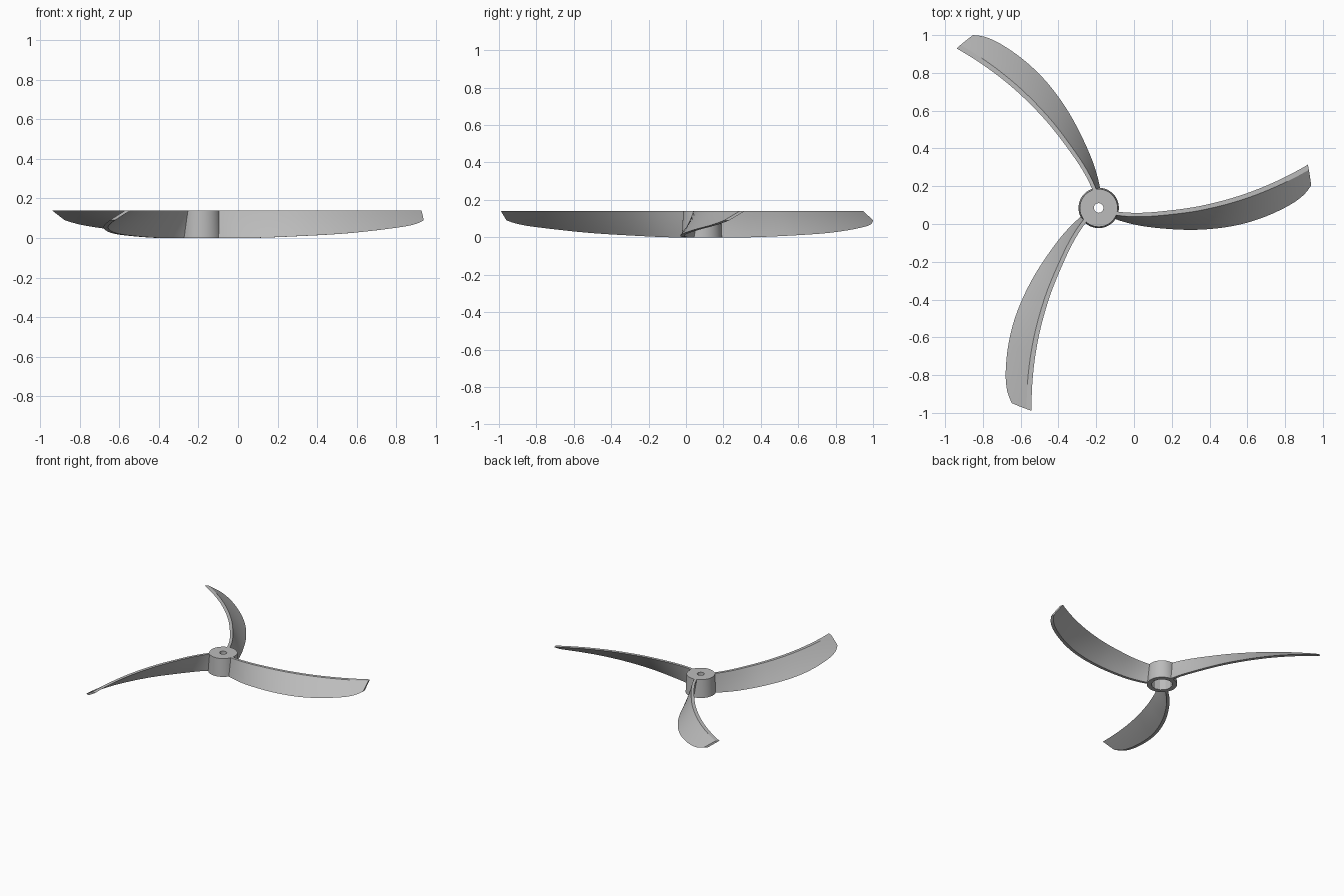
import bpy, bmesh, math

if "Cube" in bpy.data.objects:
    bpy.data.objects.remove(bpy.data.objects["Cube"])

CX, CY, H = -0.187, 0.085, 0.14   # hub axis and overall height
PITCH = 0.67                      # helicoid rise per radian

mat = bpy.data.materials.new("plain grey")
mat.diffuse_color = (0.5, 0.5, 0.5, 1)
mat.use_nodes = True
mat.node_tree.nodes["Principled BSDF"].inputs["Base Color"].default_value = mat.diffuse_color


def interp(pts, x):
    """Smooth cubic interpolation through (x, y) pairs."""
    n = len(pts)

    def slope(i):
        a, b = pts[max(i - 1, 0)], pts[min(i + 1, n - 1)]
        return (b[1] - a[1]) / (b[0] - a[0])
    for i in range(n - 1):
        (x0, y0), (x1, y1) = pts[i], pts[i + 1]
        if x <= x1 or i == n - 2:
            w = x1 - x0
            t = (x - x0) / w
            return ((2*t**3 - 3*t**2 + 1) * y0 + (t**3 - 2*t**2 + t) * w * slope(i)
                    + (3*t**2 - 2*t**3) * y1 + (t**3 - t**2) * w * slope(i + 1))


def finish(bm, name, angle):
    bmesh.ops.recalc_face_normals(bm, faces=bm.faces)
    me = bpy.data.meshes.new(name)
    bm.to_mesh(me)
    bm.free()
    ob = bpy.data.objects.new(name, me)
    bpy.context.collection.objects.link(ob)
    me.materials.append(mat)
    ob.location = (CX, CY, 0)
    bpy.ops.object.select_all(action='DESELECT')
    ob.select_set(True)
    bpy.context.view_layer.objects.active = ob
    bpy.ops.object.shade_smooth_by_angle(angle=math.radians(angle))
    return ob


# Sweep of the top edge (degrees) and height of the bottom edge, by radius
TOP = [(0.09, -11.5), (0.3226, -3.4), (0.537, 1.1), (0.801, 5.9), (1.131, 11.7)]
LOW = [(0.09, 0), (0.2575, 0.0), (0.492, 0.009), (0.753, 0.025),
       (1.007, 0.055), (1.09, 0.072), (1.131, 0.09)]


def blade(name, turn):
    bm = bmesh.new()
    rings, n, m = [], 48, 5
    for i in range(n + 1):
        r = 0.09 + (1.131 - 0.09) * i / n
        top = math.radians(interp(TOP, r)) + turn
        low = max(0, interp(LOW, r))
        thick = (0.02 + 0.008 * i / n) / r
        ring = []
        for side in (0, 1):
            for j in range(m + 1):
                f = j / m if side == 0 else 1 - j / m
                z = H + (low - H) * f
                a = top - side * thick - (H - z) / PITCH
                ring.append(bm.verts.new((r * math.cos(a), r * math.sin(a), z)))
        rings.append(ring)
    k = 2 * (m + 1)
    for a, b in zip(rings, rings[1:]):
        for j in range(k):
            bm.faces.new((a[j], a[(j + 1) % k], b[(j + 1) % k], b[j]))
    for ring in (rings[0], rings[-1]):
        for j in range(m):
            bm.faces.new((ring[j], ring[j + 1], ring[k - 2 - j], ring[k - 1 - j]))
    finish(bm, name, 30)


for i in range(3):
    blade(f"blade_{i + 1}", i * math.tau / 3)

# Hub: tapered shell, hollow underneath, small shaft hole in the top cap
bm = bmesh.new()


def circle(r, z, n):
    return [bm.verts.new((r * math.cos(math.tau * i / n),
                          r * math.sin(math.tau * i / n), z)) for i in range(n)]


def skin(a, b):
    """Bridge two rings whose counts divide evenly."""
    n, s = len(a), len(a) // len(b)
    for i in range(n):
        p, q = b[i // s], b[((i + 1) // s) % len(b)]
        vs = [a[i], a[(i + 1) % n], q, p] if p != q else [a[i], a[(i + 1) % n], p]
        bm.faces.new(vs)


outer_low, outer_top = circle(0.107, 0, 48), circle(0.1, H, 48)
hole_top, hole_low = circle(0.026, H, 12), circle(0.026, 0.115, 12)
cav_top, cav_low = circle(0.075, 0.115, 12), circle(0.075, 0, 12)
skin(outer_low, outer_top)
skin(outer_top, hole_top)
skin(hole_top, hole_low)
skin(cav_top, hole_low)
skin(cav_top, cav_low)
skin(outer_low, cav_low)
finish(bm, "hub", 25)
